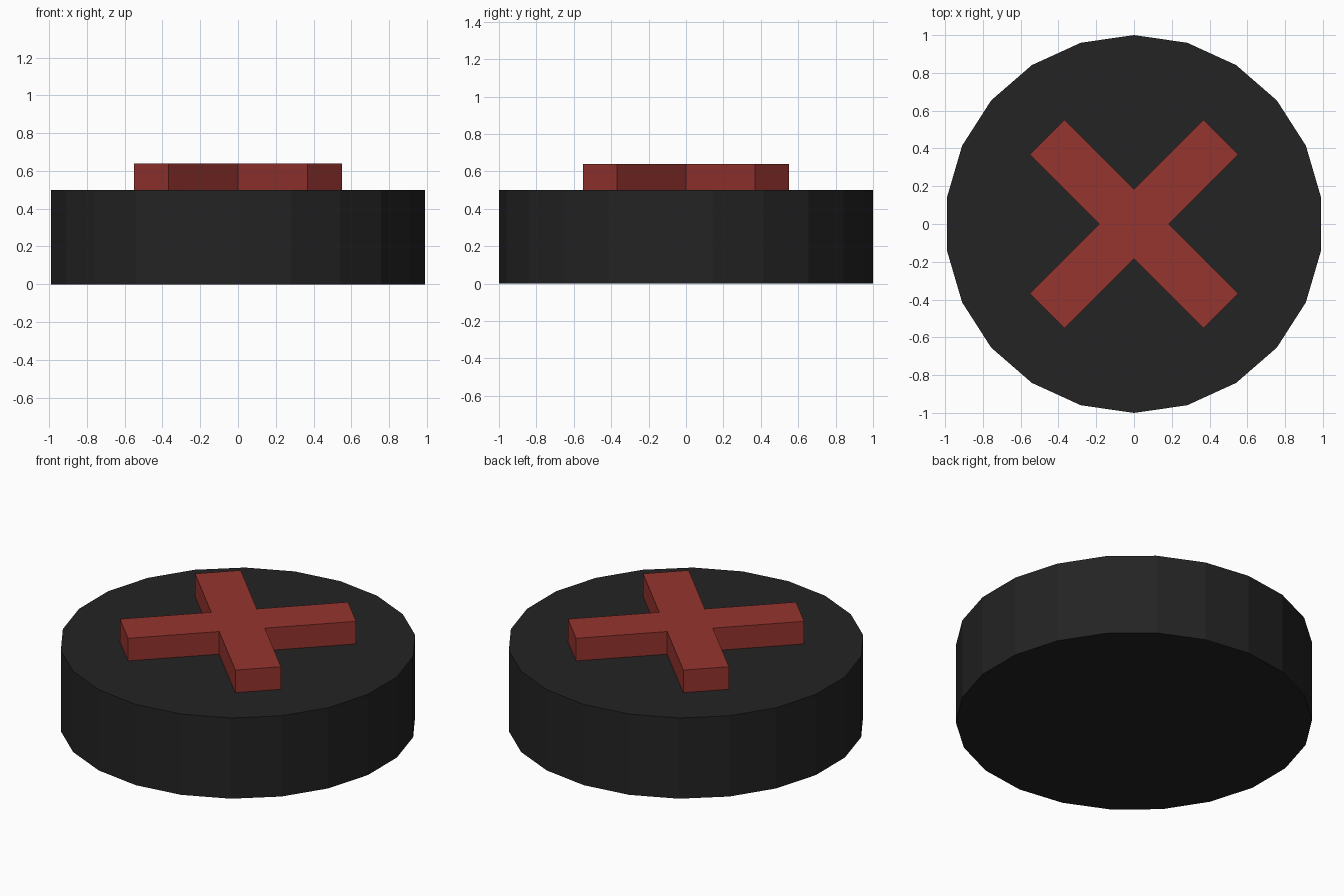
import bpy
import bmesh
from math import sin, cos, tau, sqrt

cube = bpy.data.objects.get("Cube")
if cube:
    bpy.data.objects.remove(cube, do_unlink=True)


def make_material(name, rgb):
    mat = bpy.data.materials.new(name)
    mat.use_nodes = True
    color = (*rgb, 1.0)
    mat.diffuse_color = color
    mat.node_tree.nodes["Principled BSDF"].inputs["Base Color"].default_value = color
    return mat


def make_prism(name, outline, bottom, top, mat):
    """Extrude a closed outline upward into a flat-shaded solid."""
    bm = bmesh.new()
    base = bm.faces.new([bm.verts.new((x, y, bottom)) for x, y in outline])
    result = bmesh.ops.extrude_face_region(bm, geom=[base], use_keep_orig=True)
    verts = [g for g in result["geom"] if isinstance(g, bmesh.types.BMVert)]
    bmesh.ops.translate(bm, verts=verts, vec=(0, 0, top - bottom))
    bmesh.ops.recalc_face_normals(bm, faces=bm.faces)
    mesh = bpy.data.meshes.new(name)
    bm.to_mesh(mesh)
    bm.free()
    mesh.materials.append(mat)
    obj = bpy.data.objects.new(name, mesh)
    bpy.context.collection.objects.link(obj)
    return obj


black = make_material("matte black", (0.017, 0.017, 0.017))
red = make_material("brick red", (0.31, 0.035, 0.028))

# Round base with 22 sides, one corner on the back axis
SIDES = 22
disc = [(sin(tau * i / SIDES), cos(tau * i / SIDES)) for i in range(SIDES)]
make_prism("disc_base", disc, 0.0, 0.5, black)

# Raised diagonal cross: one arm's three corners repeated by quarter turns
HALF_WIDTH, REACH = 0.13, 0.65
arm = [(HALF_WIDTH, -HALF_WIDTH), (REACH, -HALF_WIDTH), (REACH, HALF_WIDTH)]
cross = []
for quarter in range(4):
    angle = tau / 8 + quarter * tau / 4
    c, s = cos(angle), sin(angle)
    cross += [(x * c - y * s, x * s + y * c) for x, y in arm]
make_prism("raised_cross", cross, 0.5, 0.64, red)
